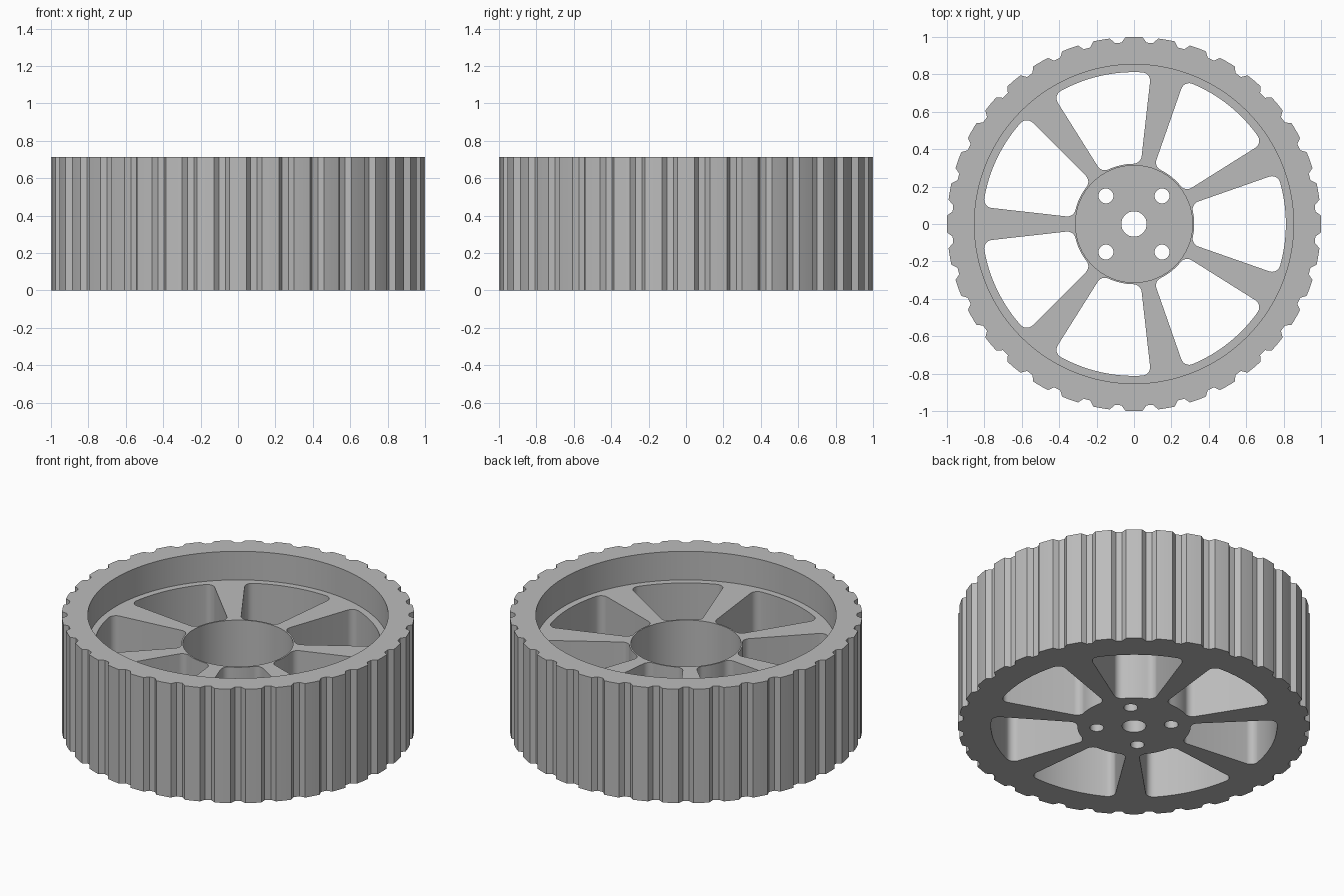
import bpy, bmesh
from math import sin, cos, asin, pi, radians

cube = bpy.data.objects.get("Cube")
if cube:
    bpy.data.objects.remove(cube, do_unlink=True)

HEIGHT, WEB_TOP, FLOOR = 0.714, 0.535, 0.09
TEETH, WINDOWS = 36, 7

grey = bpy.data.materials.new("plain grey")
grey.use_nodes = True
colour = (0.5, 0.5, 0.5, 1)
grey.diffuse_color = colour
shader = grey.node_tree.nodes["Principled BSDF"]
shader.inputs["Base Color"].default_value = colour


def polar(r, a, cx=0, cy=0):
    return (cx + r * cos(a), cy + r * sin(a))


def arc(r, start, end, steps, cx=0, cy=0):
    return [polar(r, start + (end - start) * i / steps, cx, cy) for i in range(steps + 1)]


def circle(r, cx=0, cy=0, steps=64):
    return arc(r, 0, 2 * pi, steps, cx, cy)[:-1]


def prism(name, outline, z0, z1):
    """Extrude a closed flat outline between two heights."""
    bm = bmesh.new()
    face = bm.faces.new([bm.verts.new((x, y, z0)) for x, y in outline])
    top = bmesh.ops.extrude_face_region(bm, geom=[face])["geom"]
    bmesh.ops.translate(bm, vec=(0, 0, z1 - z0),
                        verts=[v for v in top if isinstance(v, bmesh.types.BMVert)])
    bmesh.ops.recalc_face_normals(bm, faces=bm.faces)
    mesh = bpy.data.meshes.new(name)
    bm.to_mesh(mesh)
    bm.free()
    mesh.materials.append(grey)
    obj = bpy.data.objects.new(name, mesh)
    bpy.context.collection.objects.link(obj)
    return obj


def tread_outline():
    """Rounded teeth separated by shallow sloped grooves."""
    points = []
    for i in range(TEETH):
        mid = 2 * pi * i / TEETH
        points += arc(1.0, mid - radians(2.6), mid + radians(2.6), 4)
        points += arc(0.972, mid + radians(3.95), mid + radians(6.05), 2)
    return points


def window_outline(turn, inner=0.322, outer=0.812, half=radians(19.3), f_in=0.045, f_out=0.045):
    """Ring sector with four rounded corners."""
    c_in = half - asin(f_in / (inner + f_in))
    c_out = half - asin(f_out / (outer - f_out))
    side = arc(f_out, c_out, half + pi / 2, 8, *polar(outer - f_out, c_out))
    side += arc(f_in, half + pi / 2, c_in + pi, 8, *polar(inner + f_in, c_in))
    mirrored = [(x, -y) for x, y in reversed(side)]
    points = (side + arc(inner, c_in, -c_in, 8)[1:-1] + mirrored
              + arc(outer, -c_out, c_out, 16)[1:-1])
    return [(x * cos(turn) - y * sin(turn), x * sin(turn) + y * cos(turn)) for x, y in points]


# Treaded wheel body
wheel = prism("treaded_wheel", tread_outline(), 0, HEIGHT)

# Cutters: upper recess, hub bore, spoke windows, axle and bolt holes
cutters = [
    prism("recess_cutter", circle(0.853, steps=128), WEB_TOP, HEIGHT + 0.1),
    prism("bore_cutter", circle(0.313), FLOOR, HEIGHT + 0.1),
    prism("axle_hole_cutter", circle(0.068, steps=32), -0.1, FLOOR + 0.1),
]
for i in range(WINDOWS):
    cutters.append(prism("window_cutter", window_outline(2 * pi * i / WINDOWS), -0.1, HEIGHT + 0.05))
for sx in (-1, 1):
    for sy in (-1, 1):
        cutters.append(prism("bolt_hole_cutter", circle(0.04, sx * 0.15, sy * 0.15, 24),
                             -0.1, FLOOR + 0.1))

for cutter in cutters:
    cutter.hide_render = True
    cut = wheel.modifiers.new(cutter.name, "BOOLEAN")
    cut.operation, cut.solver, cut.object = "DIFFERENCE", "EXACT", cutter

# Bake the cuts and remove the helpers
graph = bpy.context.evaluated_depsgraph_get()
baked = bpy.data.meshes.new_from_object(wheel.evaluated_get(graph))
wheel.modifiers.clear()
wheel.data = baked
for cutter in cutters:
    bpy.data.objects.remove(cutter, do_unlink=True)

# Smooth curved walls, keep edges crisp
bpy.ops.object.select_all(action="DESELECT")
wheel.select_set(True)
bpy.context.view_layer.objects.active = wheel
bpy.ops.object.shade_smooth_by_angle(angle=radians(25))
